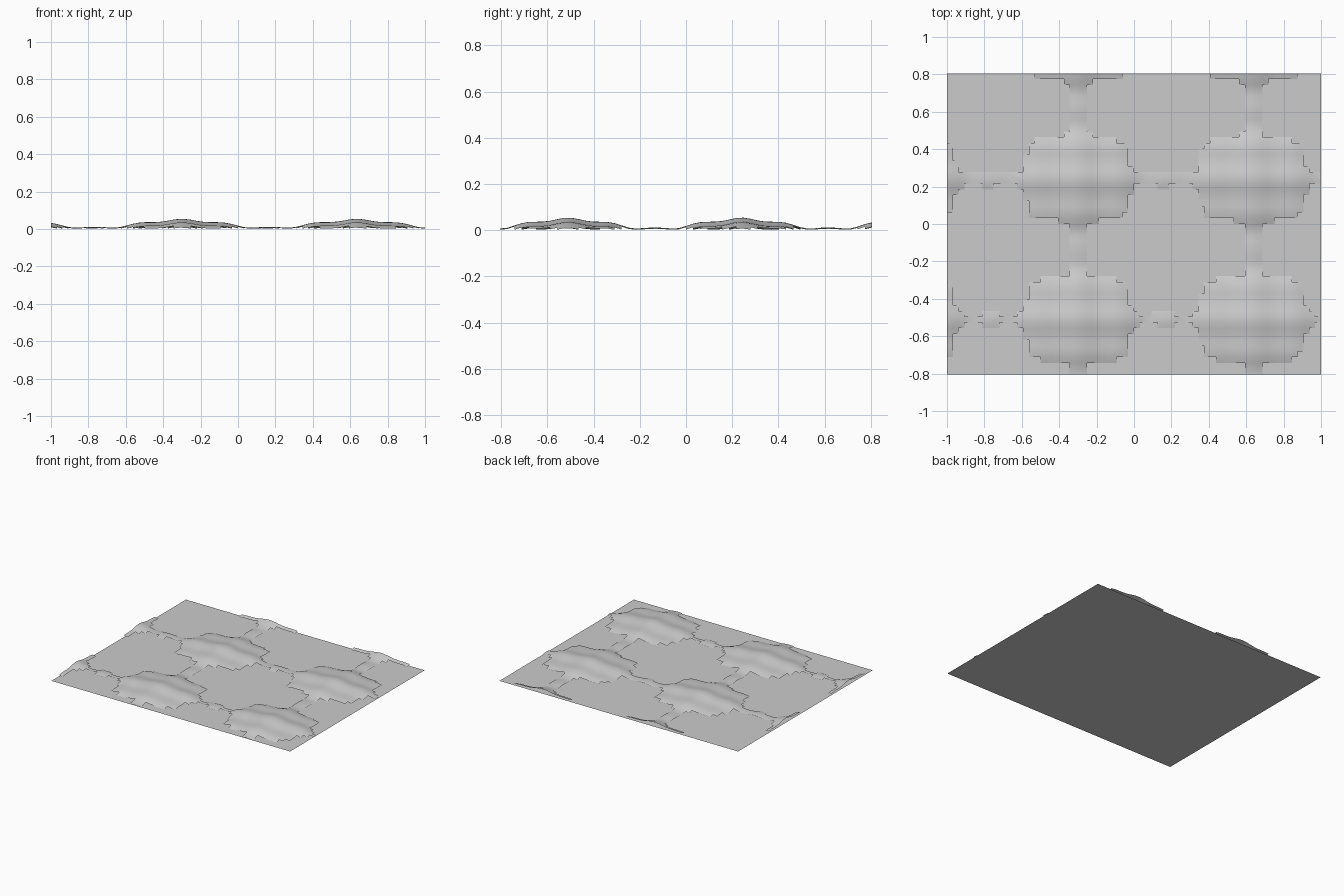
import bpy
import bmesh

old = bpy.data.objects.get("Cube")
if old:
    bpy.data.objects.remove(old, do_unlink=True)

WIDTH, DEPTH = 2.0, 1.61
COLS, ROWS = 64, 52
PEAK = 0.055

grey = bpy.data.materials.new("water_grey")
grey.use_nodes = True
colour = (0.6, 0.6, 0.6, 1)
grey.diffuse_color = colour
grey.node_tree.nodes["Principled BSDF"].inputs["Base Color"].default_value = colour

# Drop below the crest, sampled evenly from crest to mid-trough
DROP = [0, 0.004, 0.012, 0.017, 0.018, 0.019, 0.025, 0.036, 0.046, 0.047, 0.044, 0.043]


def wave_drop(pos, crest, period):
    """Smoothly interpolated drop of one repeating ripple."""
    last = len(DROP) - 1
    u = abs((pos - crest + period / 2) % period - period / 2) / (period / 2) * last
    i = min(int(u), last - 1)
    t = u - i
    a, b, c, d = (DROP[abs(k) if k <= last else 2 * last - k] for k in range(i - 1, i + 3))
    return b + t / 2 * (c - a + t * (2 * a - 5 * b + 4 * c - d + t * (3 * (b - c) + d - a)))


def sheet(name, cols, rows):
    """Flat rectangular grid with the full outline."""
    bm = bmesh.new()
    bmesh.ops.create_grid(bm, x_segments=cols, y_segments=rows, size=1)
    for v in bm.verts:
        v.co.x *= WIDTH / 2
        v.co.y *= DEPTH / 2
    mesh = bpy.data.meshes.new(name)
    mesh.materials.append(grey)
    obj = bpy.data.objects.new(name, mesh)
    bpy.context.collection.objects.link(obj)
    return bm, mesh


# Flat base
bm, mesh = sheet("water_base", 1, 1)
bm.to_mesh(mesh)
bm.free()

# Rippled crests, keeping only the cells that rise above the base
bm, mesh = sheet("water_ripples", COLS, ROWS)
for v in bm.verts:
    v.co.z = PEAK - wave_drop(v.co.x, -0.3, 0.935) - wave_drop(v.co.y, 0.24, 0.75)
sunk = [f for f in bm.faces if min(v.co.z for v in f.verts) < 0.002]
bmesh.ops.delete(bm, geom=sunk, context='FACES')
for f in bm.faces:
    f.smooth = True
bm.to_mesh(mesh)
bm.free()
